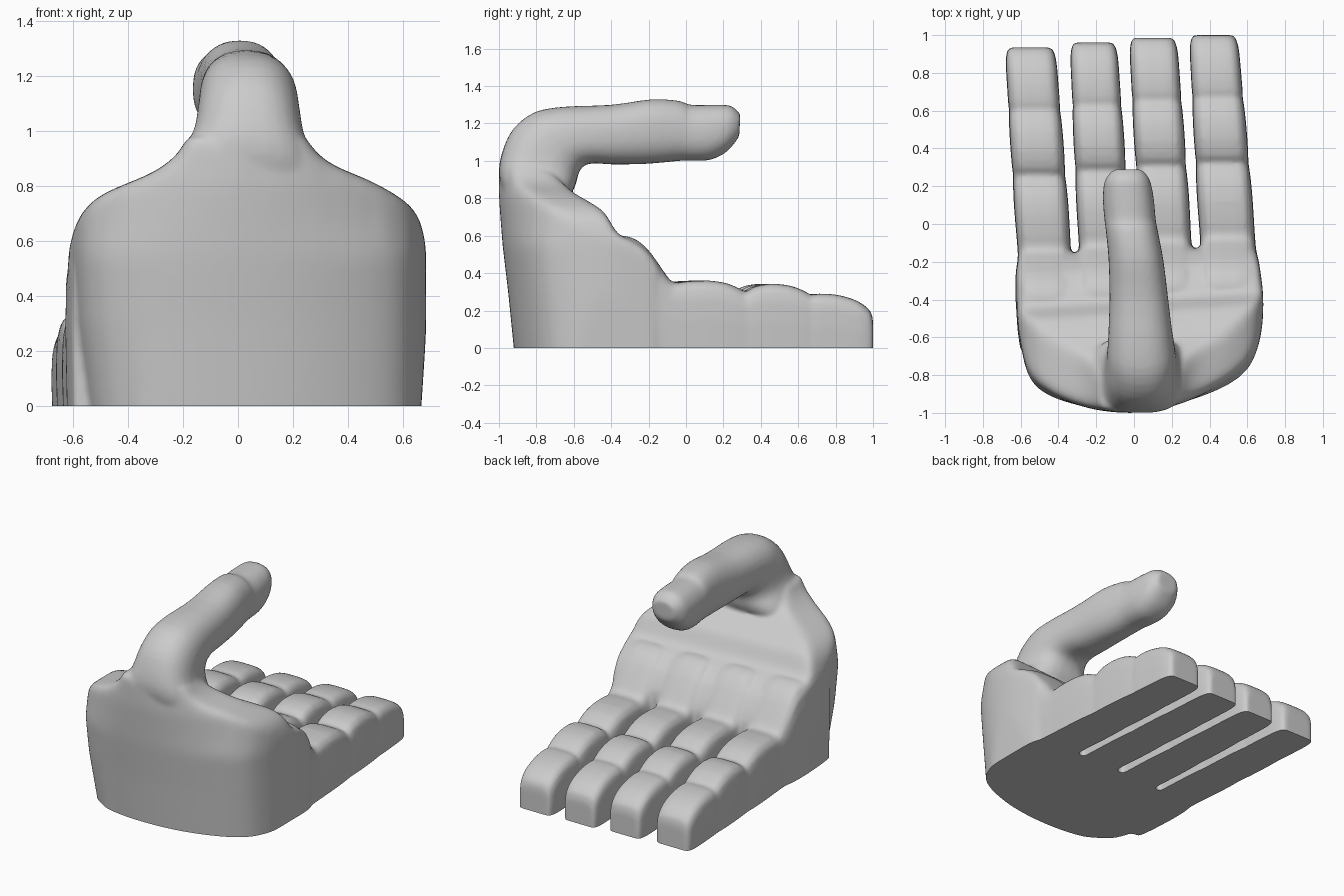
import bpy, bmesh, math

if "Cube" in bpy.data.objects:
    bpy.data.objects.remove(bpy.data.objects["Cube"], do_unlink=True)

GREY = (0.6, 0.6, 0.6, 1)
grey = bpy.data.materials.new("light grey")
grey.use_nodes = True
grey.diffuse_color = GREY
grey.node_tree.nodes["Principled BSDF"].inputs["Base Color"].default_value = GREY


def loft(name, rings):
    """Skin a closed tube through rings of equal point count."""
    bm = bmesh.new()
    loops = [[bm.verts.new(p) for p in ring] for ring in rings]
    n = len(loops[0])
    for a, b in zip(loops, loops[1:]):
        for i in range(n):
            j = (i + 1) % n
            bm.faces.new((a[i], a[j], b[j], b[i]))
    bm.faces.new(loops[0][::-1])
    bm.faces.new(loops[-1])
    bmesh.ops.recalc_face_normals(bm, faces=bm.faces)
    mesh = bpy.data.meshes.new(name)
    bm.to_mesh(mesh)
    bm.free()
    obj = bpy.data.objects.new(name, mesh)
    bpy.context.collection.objects.link(obj)
    return obj


def modify(obj, kind, **settings):
    """Add a modifier and apply it at once."""
    bpy.ops.object.select_all(action='DESELECT')
    bpy.context.view_layer.objects.active = obj
    obj.select_set(True)
    mod = obj.modifiers.new(kind, kind)
    for key, value in settings.items():
        setattr(mod, key, value)
    bpy.ops.object.modifier_apply(modifier=mod.name)


def soften(obj, voxel, rounds):
    modify(obj, 'REMESH', mode='VOXEL', voxel_size=voxel)
    modify(obj, 'SMOOTH', factor=0.5, iterations=rounds)


def spline(points, steps=4):
    """Catmull-Rom refinement of a row of number tuples."""
    out = []
    last = len(points) - 1
    for i in range(last):
        quad = [points[max(0, min(last, i + k))] for k in (-1, 0, 1, 2)]
        for s in range(steps):
            t = s / steps
            out.append(tuple(
                b + 0.5 * t * (c - a + t * (2*a - 5*b + 4*c - d + t * (3*(b - c) + d - a)))
                for a, b, c, d in zip(*quad)))
    return out + [points[-1]]


def clamp(t):
    return max(0, min(1, t))


# Palm: stacked footprints trimmed by a side outline and a front outline
FLOOR = -0.1
footprint = spline([(-.61, -.13), (-.62, -.4), (-.605, -.64), (-.53, -.88), (-.3, -.98),
                    (0, -1), (.3, -.955), (.56, -.84), (.66, -.67), (.685, -.4), (.65, -.13)])
side = [(-1.2, FLOOR), (-1.2, 1), (-.75, .98), (-.67, .91), (-.59, .825), (-.52, .785), (-.44, .73),
        (-.37, .6), (-.3, .58), (-.2, .51), (-.14, .42), (-.1, .34), (-.1, FLOOR)]
front = spline([(-.57, FLOOR), (-.6, .2), (-.625, .4), (-.61, .6), (-.525, .75), (-.3, .855),
                (-.2, .94), (-.16, 1.02), (.22, 1.02), (.26, .95), (.34, .88), (.5, .81),
                (.635, .72), (.68, .6), (.69, .4), (.66, FLOOR)])
# height, forward lean of the back, extra lean toward the corners, right side inset
LEVELS = [(FLOOR, .09, 0, .06), (.3, .05, 0, .01), (.55, .02, .02, 0),
          (.8, 0, .25, 0), (1, 0, .6, 0)]
rings = []
for z, lean, corner, inset in LEVELS:
    ring = []
    for x, y in footprint:
        back = clamp((-.35 - y) / .35)
        ring.append((x + (inset * back if x < -.4 else 0), y + back * (lean + corner * x * x), z))
    rings.append(ring)
palm = loft("palm", rings)
# the finger roots sit further back on the little finger side
cutters = [loft("side_cutter", [[(x, y + .065 * (x - .5), z) for y, z in side] for x in (-1, 1)]),
           loft("front_cutter", [[(x, y, z) for x, z in front] for y in (-1.3, .3)])]
for cutter in cutters:
    modify(palm, 'BOOLEAN', operation='INTERSECT', object=cutter, solver='EXACT')
    bpy.data.objects.remove(cutter, do_unlink=True)
soften(palm, .02, 20)

# Fingers: one shared knuckle profile (y, top height, width factor)
KNUCKLES = [(-.6, .62, .9), (-.5, .66, 1), (-.42, .66, 1.04), (-.37, .595, 1.06), (-.33, .6, 1.08),
            (-.26, .575, 1.08), (-.19, .51, 1.07), (-.12, .41, 1), (-.07, .35, .99), (0, .355, 1),
            (.12, .36, 1.02), (.22, .345, 1.02), (.29, .315, 1), (.325, .3, .98), (.36, .325, 1),
            (.45, .343, 1.02), (.56, .332, 1.02), (.64, .3, 1), (.67, .282, .98), (.71, .29, 1),
            (.8, .285, 1), (.89, .262, 1), (.95, .23, .97), (.99, .19, .88), (1, .14, .78)]
ARCH = [(-.95, 0), (-1, .55), (-.98, .8), (-.9, .92), (-.7, .985), (-.35, 1)]
ARCH += [(-u, v) for u, v in reversed(ARCH)]
# tip y, centre x at base, centre x at tip, half width at base and tip
FINGERS = {"little_finger": (.935, -.473, -.55, .143, .135),
           "ring_finger": (.96, -.153, -.215, .139, .126),
           "middle_finger": (.985, .17, .1, .137, .128),
           "index_finger": (1, .497, .42, .148, .13)}
parts = [palm]
for name, (tip, base_x, tip_x, base_w, tip_w) in FINGERS.items():
    rings = []
    for y, top, fat in spline(KNUCKLES, 2):
        t = clamp((y + .1) / 1.1)
        cx = base_x + (tip_x - base_x) * t
        half = (base_w + (tip_w - base_w) * t) * fat
        rings.append([(cx + u * half, y + tip - 1, FLOOR + v * (top - FLOOR)) for u, v in ARCH])
    parts.append(loft(name, rings))

# Thumb: outer (y, z), inner (y, z), left and right extent at each station
THUMB = [(-.9, .62, -.7, .62, -.2, .25), (-.965, .8, -.63, .79, -.25, .29),
         (-1, .92, -.59, .87, -.22, .275), (-.985, 1.04, -.575, .93, -.165, .24),
         (-.925, 1.17, -.55, .97, -.147, .225), (-.81, 1.26, -.51, .985, -.14, .215),
         (-.65, 1.29, -.46, .985, -.135, .2), (-.4, 1.3, -.37, .98, -.13, .18),
         (-.18, 1.33, -.19, .985, -.135, .155), (-.03, 1.32, -.03, 1, -.15, .125),
         (.02, 1.3, .03, 1, -.157, .115), (.14, 1.3, .13, 1.005, -.165, .105),
         (.24, 1.295, .22, 1.05, -.155, .085), (.29, 1.25, .285, 1.13, -.11, .045)]
rings = []
for oy, oz, iy, iz, x0, x1 in spline(THUMB, 3):
    ring = []
    power = .85 - .5 * clamp(1.22 - oz)  # squarer toward the root
    for k in range(28):
        a = k * math.tau / 28
        u, v = (math.copysign(abs(f) ** power, f) / 2 for f in (math.cos(a), math.sin(a)))
        ring.append(((x0 + x1) / 2 + u * (x1 - x0),
                     (oy + iy) / 2 + v * (oy - iy), (oz + iz) / 2 + v * (oz - iz)))
    rings.append(ring)
parts.append(loft("thumb", rings))

# Fuse everything into one soft skin
bpy.ops.object.select_all(action='DESELECT')
for part in parts:
    part.select_set(True)
bpy.context.view_layer.objects.active = palm
bpy.ops.object.join()
hand = palm
hand.name = "hand_chair"
soften(hand, .012, 10)

# Slice the base flat on the floor
bm = bmesh.new()
bm.from_mesh(hand.data)
bmesh.ops.bisect_plane(bm, geom=bm.verts[:] + bm.edges[:] + bm.faces[:],
                       plane_co=(0, 0, 0), plane_no=(0, 0, -1), clear_outer=True)
bmesh.ops.holes_fill(bm, edges=[e for e in bm.edges if e.is_boundary], sides=0)
bmesh.ops.recalc_face_normals(bm, faces=bm.faces)
bm.to_mesh(hand.data)
bm.free()
hand.data.materials.clear()
hand.data.materials.append(grey)
bpy.ops.object.shade_smooth_by_angle(angle=math.radians(40))
